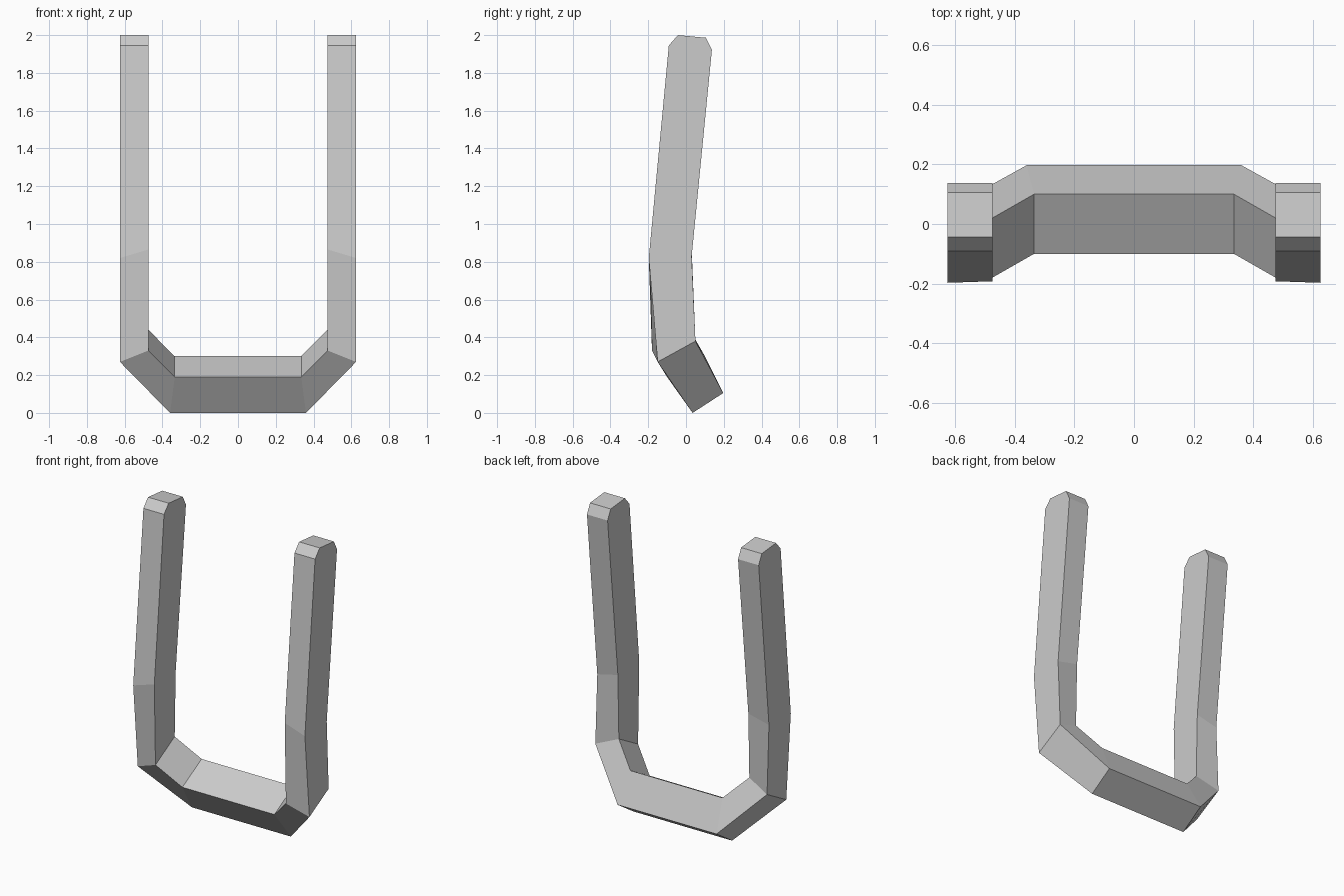
import bpy, bmesh

if "Cube" in bpy.data.objects:
    bpy.data.objects.remove(bpy.data.objects["Cube"])

# Each section: (inner x, outer x, then (y, z) of inner front, inner back, outer back, outer front)
half = [
    (0.335, 0.36, (-0.10, 0.19), (0.10, 0.30), (0.197, 0.105), (0.035, 0.0)),      # bar end
    (0.475, 0.625, (-0.18, 0.33), (0.02, 0.44), (0.05, 0.38), (-0.15, 0.27)),      # elbow
    (0.475, 0.625, (-0.192, 0.865), (0.03, 0.865), (0.03, 0.83), (-0.197, 0.82)),  # bend
    (0.475, 0.625, (-0.091, 1.945), (0.137, 1.922), (0.137, 1.922), (-0.091, 1.945)),  # tip shoulder
    (0.475, 0.625, (-0.043, 2.0), (0.105, 1.986), (0.105, 1.986), (-0.043, 2.0)),  # tip
]


def add_ring(bm, section, side):
    xi, xo, *points = section
    return [bm.verts.new((side * x, y, z)) for x, (y, z) in zip((xi, xi, xo, xo), points)]


# One continuous square tube: left tip, across the bar, right tip
bm = bmesh.new()
rings = [add_ring(bm, s, -1) for s in reversed(half)] + [add_ring(bm, s, 1) for s in half]
for a, b in zip(rings, rings[1:]):
    for i in range(4):
        j = (i + 1) % 4
        bm.faces.new((a[i], a[j], b[j], b[i]))
bm.faces.new(rings[0])
bm.faces.new(rings[-1])
bmesh.ops.recalc_face_normals(bm, faces=bm.faces[:])

mesh = bpy.data.meshes.new("u_shaped_handle")
bm.to_mesh(mesh)
bm.free()
handle = bpy.data.objects.new("u_shaped_handle", mesh)
bpy.context.collection.objects.link(handle)
